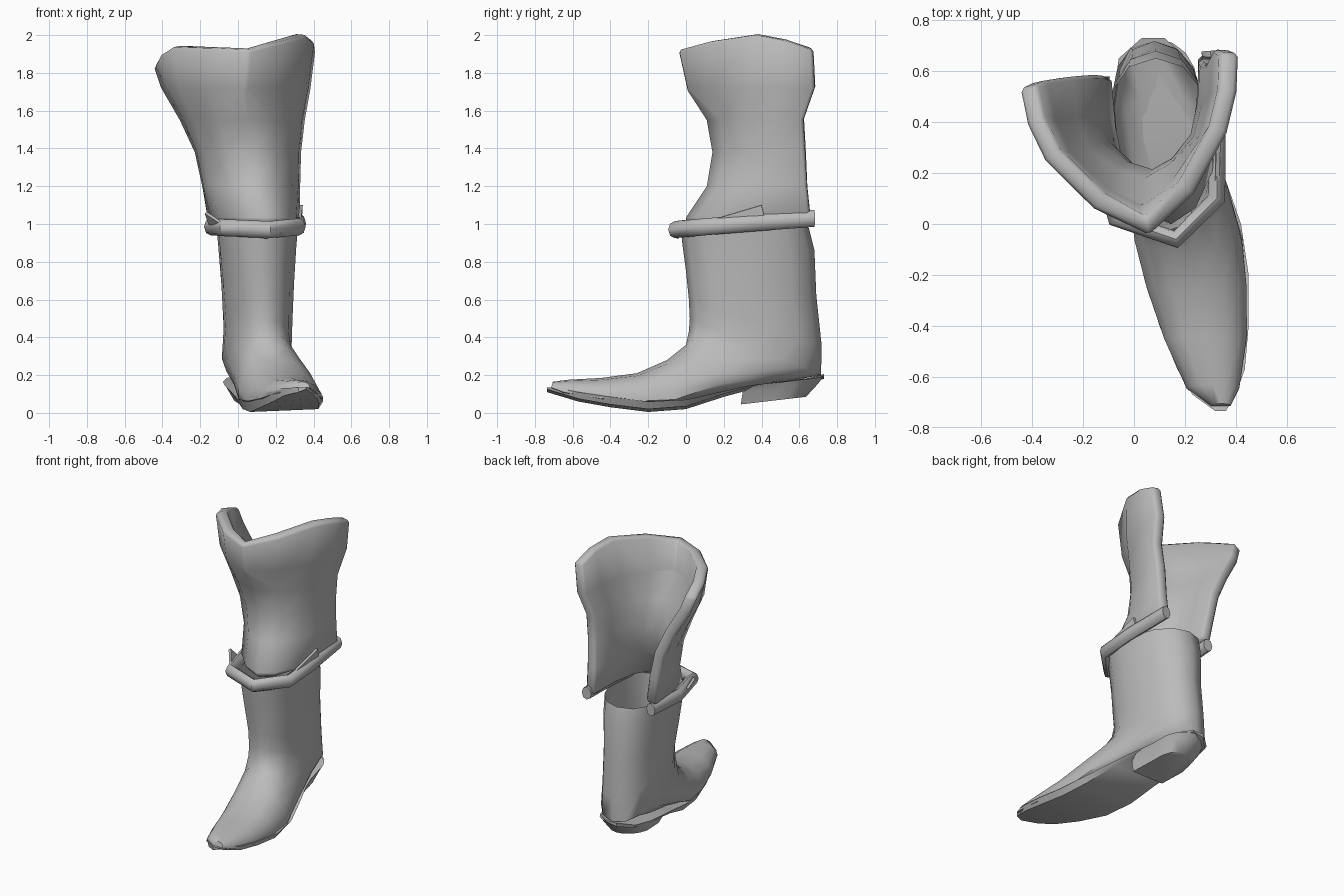
import bpy, bmesh, math
from mathutils import Vector

cube = bpy.data.objects.get("Cube")
if cube:
    bpy.data.objects.remove(cube, do_unlink=True)

leather = bpy.data.materials.new("grey_leather")
leather.use_nodes = True
GREY = (0.5, 0.5, 0.5, 1.0)
leather.diffuse_color = GREY
leather.node_tree.nodes["Principled BSDF"].inputs["Base Color"].default_value = GREY


def finish(obj, angle):
    """Give the object the leather material and smooth shading with sharp edges."""
    obj.data.materials.append(leather)
    bpy.ops.object.select_all(action='DESELECT')
    obj.select_set(True)
    bpy.context.view_layer.objects.active = obj
    bpy.ops.object.shade_smooth_by_angle(angle=math.radians(angle))
    return obj


def loft(name, rings, closed=True, cap_start=False, cap_end=False, angle=50):
    """Skin a list of equal length point rings."""
    bm = bmesh.new()
    rows = [[bm.verts.new(p) for p in ring] for ring in rings]
    count = len(rows[0])
    for low, high in zip(rows, rows[1:]):
        for i in range(count if closed else count - 1):
            j = (i + 1) % count
            bm.faces.new((low[i], low[j], high[j], high[i]))
    if cap_start:
        bm.faces.new(rows[0])
    if cap_end:
        bm.faces.new(rows[-1])
    bmesh.ops.recalc_face_normals(bm, faces=bm.faces)
    mesh = bpy.data.meshes.new(name)
    bm.to_mesh(mesh)
    bm.free()
    obj = bpy.data.objects.new(name, mesh)
    bpy.context.collection.objects.link(obj)
    return finish(obj, angle)


def spline(points, steps):
    """Catmull-Rom curve through the points."""
    pts = [Vector(p) for p in points]
    pts = [2 * pts[0] - pts[1]] + pts + [2 * pts[-1] - pts[-2]]
    out = []
    for a, b, c, d in zip(pts, pts[1:], pts[2:], pts[3:]):
        for s in range(steps):
            t = s / steps
            out.append(0.5 * (2 * b + (c - a) * t + (2 * a - 5 * b + 4 * c - d) * t ** 2
                              + (3 * b - a - 3 * c + d) * t ** 3))
    return out + [pts[-2]]


def boot_ring(front, back, half_width, flat, sides=14):
    """Full oval between two points, flattened towards the back point (the sole)."""
    front, back = Vector(front), Vector(back)
    ring = []
    for i in range(sides):
        a = math.tau * i / sides
        u, v = math.cos(a), math.sin(a)
        u = u if u > 0 else u * flat
        p = back.lerp(front, (u + flat) / (1 + flat))
        ring.append(p + Vector((half_width * math.copysign(abs(v) ** .85, v), 0, 0)))
    return ring


# Foot and shaft: sections pivot from the toe, round the ankle, up to the rim
sections = [
    ((.34, -.705, .165), (.34, -.715, .13), .04, .2),
    ((.31, -.63, .175), (.31, -.65, .10), .105, .2),
    ((.28, -.45, .185), (.28, -.45, .06), .165, .2),
    ((.25, -.26, .21), (.245, -.25, .04), .2, .2),
    ((.21, -.1, .28), (.215, -.05, .04), .215, .2),
    ((.17, 0, .36), (.17, .2, .11), .195, .25),
    ((.14, .015, .43), (.11, .5, .16), .182, .4),
    ((.135, .02, .5), (.075, .715, .2), .182, .6),
    ((.135, .015, .6), (.08, .718, .36), .18, .9),
    ((.125, 0, .75), (.085, .69, .62), .192, 1),
    ((.12, -.02, .9), (.085, .68, .86), .207, 1),
    ((.12, -.03, 1.0), (.085, .65, .98), .217, 1),
]
loft("foot_and_shaft", [boot_ring(*s) for s in sections], cap_start=True, angle=60)

# Sole: y, left x, right x, welt height, underside height
stations = [
    (-.735, .32, .36, .135, .11),
    (-.67, .23, .40, .13, .09),
    (-.57, .17, .435, .11, .06),
    (-.4, .10, .45, .085, .03),
    (-.2, .04, .45, .06, .005),
    (0, 0, .42, .07, .02),
    (.2, -.04, .35, .115, .085),
    (.33, -.07, .3, .145, .12),
    (.5, -.08, .25, .165, .14),
    (.65, -.06, .21, .185, .16),
    (.73, .03, .12, .205, .18),
]
sole_rings = []
for y, left, right, top, under in stations:
    inset = (right - left) * .06
    sole_rings.append([(left, y, top), (right, y, top),
                       (right - inset, y, under + .015), (left + inset, y, under)])
loft("sole", sole_rings, cap_start=True, cap_end=True, angle=35)


# Heel: straight breast in front, rounded behind, tapering downwards
def heel_ring(x, front, back, half_width, z_front, z_back):
    ring = [Vector((x + .03 + half_width, front, z_front))]
    mid = (front + back) / 2
    for i in range(9):
        a = math.pi * i / 8
        y = mid + (back - mid) * math.sin(a)
        z = z_front + (z_back - z_front) * (y - front) / (back - front)
        ring.append(Vector((x + half_width * math.cos(a), y, z)))
    ring.append(Vector((x + .03 - half_width, front, z_front)))
    return ring


loft("heel", [
    heel_ring(.09, .36, .725, .16, .145, .19),
    heel_ring(.09, .30, .70, .15, .11, .155),
    heel_ring(.10, .29, .635, .12, .045, .085),
], cap_start=True, cap_end=True, angle=45)

# Flared cuff, open at the back: height, then points from one back edge to the other
levels = [
    (1.02, (-.16, .57), (-.1, .18), (.15, -.01), (.31, .2), (.325, .66)),
    (1.2, (-.19, .58), (-.15, .28), (.1, .11), (.29, .3), (.33, .64)),
    (1.38, (-.23, .58), (-.18, .28), (.08, .14), (.29, .32), (.335, .63)),
    (1.55, (-.31, .57), (-.24, .26), (.05, .11), (.3, .31), (.355, .62)),
    (1.72, (-.41, .55), (-.31, .24), (.04, .0), (.33, .32), (.385, .68)),
    (1.92, (-.45, .53), (-.35, .25), (.06, -.045), (.365, .36), (.41, .67)),
]
rim_lift = (-.09, .015, 0, .08, 0)
cuff_rows = []
for z, *points in levels:
    lift = rim_lift if z == levels[-1][0] else (0,) * 5
    cuff_rows.append(spline([(x, y, z + d) for (x, y), d in zip(points, lift)], 2))
cuff = loft("flared_cuff", cuff_rows, closed=False, angle=50)
# Make the thickness grow towards the leg
if cuff.data.polygons[4].normal.y > 0:
    cuff.data.flip_normals()
thick = cuff.modifiers.new("thickness", 'SOLIDIFY')
thick.thickness = .075
thick.offset = -1
edge = cuff.modifiers.new("soft_rim", 'BEVEL')
edge.width = .015
edge.segments = 1
edge.angle_limit = math.radians(60)

# Strap around the bottom of the cuff
path = [(-.13, .58, .99), (-.145, .3, .985), (-.07, .02, .98), (.165, -.06, .97),
        (.325, .1, .985), (.325, .35, 1.005), (.3, .68, 1.03)]
strap_rings = []
for i, p in enumerate(path):
    p = Vector(p)
    ahead = Vector(path[min(i + 1, len(path) - 1)]) - Vector(path[max(i - 1, 0)])
    side = ahead.cross(Vector((0, 0, 1))).normalized()
    strap_rings.append([p + side * .035 * math.cos(a) + Vector((0, 0, .045 * math.sin(a)))
                        for a in (math.tau * k / 8 for k in range(8))])
loft("strap", strap_rings, cap_start=True, cap_end=True, angle=50)

# Pointed folds of leather sticking out of the strap
folds = {
    "right_fold": ((.325, .13, 1.02), (.335, .4, 1.1), (.33, .42, 1.02)),
    "left_fold": ((-.08, .03, 1.0), (-.17, .15, 1.06), (-.15, .2, 1.0)),
    "front_fold": ((.06, -.04, .95), (.15, -.05, .925), (.23, -.03, .95)),
}
for name, corners in folds.items():
    a, b, c = (Vector(p) for p in corners)
    push = (b - a).cross(c - a).normalized() * .008
    loft(name, [[p - push for p in (a, b, c)], [p + push for p in (a, b, c)]],
         cap_start=True, cap_end=True, angle=30)
